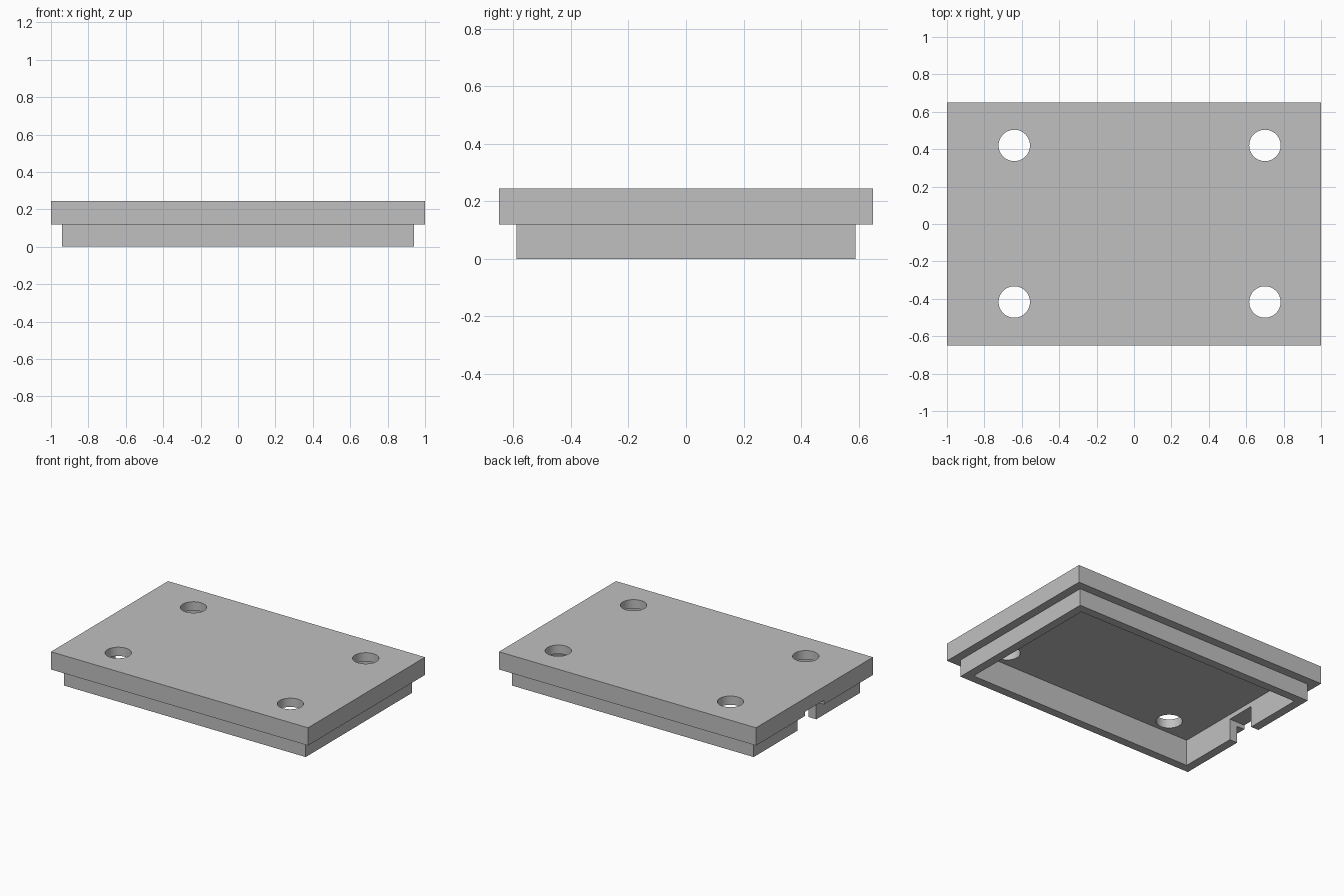
import bpy

# Remove the default cube
default = bpy.data.objects.get("Cube")
if default:
    bpy.data.objects.remove(default, do_unlink=True)

# Single plain grey
grey = bpy.data.materials.new("plain_grey")
grey.use_nodes = True
colour = (0.53, 0.53, 0.53, 1)
grey.diffuse_color = colour
grey.node_tree.nodes["Principled BSDF"].inputs["Base Color"].default_value = colour


def box(name, x0, x1, y0, y1, z0, z1):
    bpy.ops.mesh.primitive_cube_add(
        size=1, location=((x0 + x1) / 2, (y0 + y1) / 2, (z0 + z1) / 2))
    ob = bpy.context.object
    ob.name = name
    ob.scale = (x1 - x0, y1 - y0, z1 - z0)
    bpy.ops.object.transform_apply(location=True, rotation=False, scale=True)
    ob.data.materials.append(grey)
    return ob


def combine(target, other, operation):
    bpy.context.view_layer.objects.active = target
    mod = target.modifiers.new(other.name, "BOOLEAN")
    mod.operation = operation
    mod.solver = "EXACT"
    mod.object = other
    bpy.ops.object.modifier_apply(modifier=mod.name)
    bpy.data.objects.remove(other, do_unlink=True)


HALF_X, HALF_Y = 1.0, 0.65
STEP = 0.12       # height of the lower rim
TOP = 0.245       # overall height
LIP = 0.06        # overhang of the plate and thickness of the rim

# Top plate with the narrower rim block below it
lid = box("lid", -HALF_X, HALF_X, -HALF_Y, HALF_Y, STEP, TOP)
rx, ry = HALF_X - LIP, HALF_Y - LIP
combine(lid, box("rim_block", -rx, rx, -ry, ry, 0, 0.16), "UNION")

# Pocket hollowed out from below, leaving a thin top
px, py = rx - LIP, ry - LIP
combine(lid, box("pocket", -px, px, -py, py, -0.1, 0.183), "DIFFERENCE")

# Cable notch through the end wall and the underside of the plate edge
combine(lid, box("notch", -1.1, -px + 0.02, -0.105, 0.105, -0.1, 0.15), "DIFFERENCE")

# Four round screw holes
for x in (-0.64, 0.7):
    for y in (-0.417, 0.42):
        bpy.ops.mesh.primitive_cylinder_add(
            vertices=48, radius=0.084, depth=0.4, location=(x, y, 0.2))
        hole = bpy.context.object
        hole.name = "screw_hole"
        hole.data.materials.append(grey)
        combine(lid, hole, "DIFFERENCE")

# Smooth hole walls, sharp edges everywhere else
bpy.ops.object.select_all(action="DESELECT")
lid.select_set(True)
bpy.context.view_layer.objects.active = lid
bpy.ops.object.shade_smooth_by_angle(angle=0.5)
